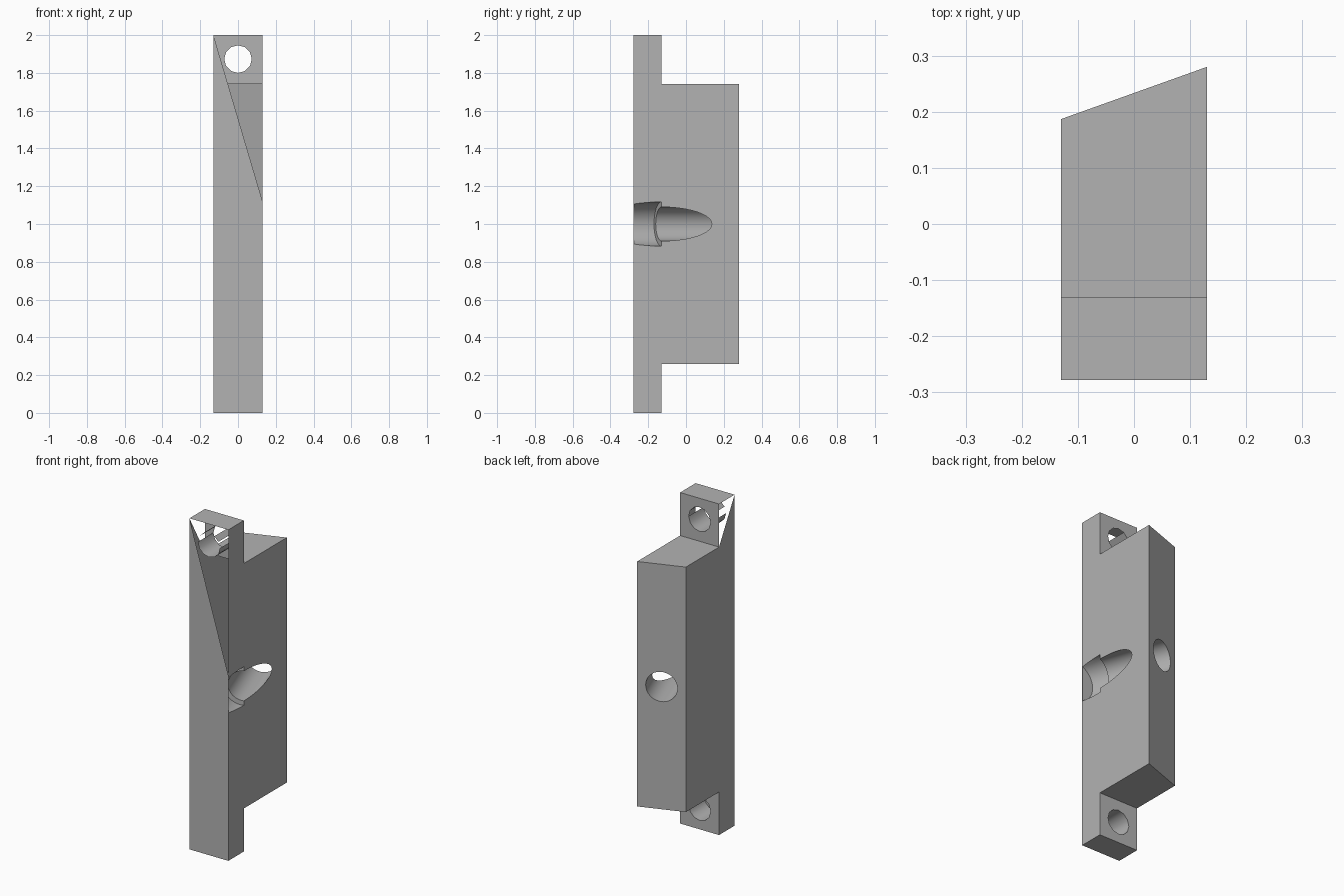
import bpy, bmesh
from mathutils import Vector

cube = bpy.data.objects.get("Cube")
if cube:
    bpy.data.objects.remove(cube, do_unlink=True)

HALF, FRONT, STEP = 0.13, -0.278, -0.13
LOW, HIGH, TOP = 0.26, 1.74, 2.0
BACK_L, BACK_R = 0.28, 0.187

grey = bpy.data.materials.new("plain grey")
grey.use_nodes = True
colour = (0.45, 0.45, 0.45, 1)
grey.diffuse_color = colour
grey.node_tree.nodes["Principled BSDF"].inputs["Base Color"].default_value = colour


def add_object(name, bm):
    bmesh.ops.recalc_face_normals(bm, faces=bm.faces[:])
    mesh = bpy.data.meshes.new(name)
    bm.to_mesh(mesh)
    bm.free()
    mesh.materials.append(grey)
    obj = bpy.data.objects.new(name, mesh)
    bpy.context.collection.objects.link(obj)
    return obj


def cylinder(name, start, end, radius, sides, clip=None):
    """Closed cylinder between two points, optionally trimmed at a front plane."""
    bm = bmesh.new()
    axis = end - start
    bmesh.ops.create_cone(bm, cap_ends=True, segments=sides, radius1=radius,
                          radius2=radius, depth=axis.length)
    matrix = axis.to_track_quat('Z', 'Y').to_matrix().to_4x4()
    matrix.translation = (start + end) / 2
    bmesh.ops.transform(bm, matrix=matrix, verts=bm.verts[:])
    if clip is not None:
        bmesh.ops.bisect_plane(bm, geom=bm.verts[:] + bm.edges[:] + bm.faces[:],
                               plane_co=(0, clip, 0), plane_no=(0, -1, 0), clear_outer=True)
        bmesh.ops.holes_fill(bm, edges=[e for e in bm.edges if e.is_boundary])
    obj = add_object(name, bm)
    obj.hide_render = True
    return obj


# Stepped body with a slanted back
bm = bmesh.new()
rings = []
for x, back in ((-HALF, BACK_R), (HALF, BACK_L)):
    profile = [(FRONT, 0), (STEP, 0), (STEP, LOW), (back, LOW),
               (back, HIGH), (STEP, HIGH), (STEP, TOP), (FRONT, TOP)]
    rings.append([bm.verts.new((x, y, z)) for y, z in profile])
for ring in rings:
    bm.faces.new(ring)
for i in range(len(rings[0])):
    j = (i + 1) % len(rings[0])
    bm.faces.new((rings[0][i], rings[0][j], rings[1][j], rings[1][i]))
body = add_object("mounting_block", bm)

# Holes: screw holes in both tabs, slanted bore with a wider mouth
slant = Vector((BACK_L - BACK_R, -2 * HALF, 0)).normalized()
shoulder = Vector((HALF, STEP, 1.0))
skin = FRONT + 0.002
cutters = [
    cylinder("upper_screw_cutter", Vector((0, FRONT - 0.1, 1.873)),
             Vector((0, STEP + 0.1, 1.873)), 0.073, 12),
    cylinder("lower_screw_cutter", Vector((0, skin, 0.127)),
             Vector((0, STEP + 0.1, 0.127)), 0.073, 12),
    cylinder("bore_cutter", shoulder - slant * 0.6, shoulder + slant * 0.02, 0.09, 40),
    cylinder("mouth_cutter", shoulder, shoulder + slant * 0.4, 0.117, 40, skin),
]
for cutter in cutters:
    mod = body.modifiers.new(cutter.name, 'BOOLEAN')
    mod.operation, mod.solver, mod.object = 'DIFFERENCE', 'EXACT', cutter
bpy.context.view_layer.update()
evaluated = body.evaluated_get(bpy.context.evaluated_depsgraph_get())
result = bpy.data.meshes.new_from_object(evaluated)
body.modifiers.clear()
body.data = result
for cutter in cutters:
    bpy.data.objects.remove(cutter, do_unlink=True)

# Open the shell: cut away corner triangles and the upper half of the top hole
bm = bmesh.new()
bm.from_mesh(result)


def split(test, co, no):
    faces = [f for f in bm.faces if test(f)]
    geom = set(faces)
    for f in faces:
        geom.update(f.edges)
        geom.update(f.verts)
    bmesh.ops.bisect_plane(bm, geom=list(geom), plane_co=co, plane_no=no)


def remove(test, co, no):
    doomed = [f for f in bm.faces if test(f)
              and (f.calc_center_median() - Vector(co)).dot(Vector(no)) > 1e-4]
    bmesh.ops.delete(bm, geom=doomed, context='FACES')


def on_front(f):
    return all(abs(v.co.y - FRONT) < 1e-4 for v in f.verts)


def on_side(f):
    return all(abs(v.co.x + HALF) < 1e-4 for v in f.verts)


def on_tab_side(f):
    return on_side(f) and min(v.co.z for v in f.verts) > HIGH - 1e-3


def in_top_hole(f):
    return all(abs(Vector((v.co.x, v.co.z - 1.873)).length - 0.073) < 2e-3
               for v in f.verts) and abs(f.normal.y) < 0.1


front_cut = ((-HALF, FRONT, TOP), (0.88, 0, 2 * HALF))
split(on_front, *front_cut)
remove(on_front, *front_cut)
split(on_side, (0, 0, HIGH), (0, 0, 1))
side_cut = ((-HALF, FRONT, TOP), (0, TOP - HIGH, STEP - FRONT))
split(on_tab_side, *side_cut)
remove(on_tab_side, *side_cut)
remove(in_top_hole, (0, 0, 1.873), (0, 0, 1))
bm.to_mesh(result)
bm.free()

# Smooth the round walls, keep the block edges crisp
bpy.ops.object.select_all(action='DESELECT')
body.select_set(True)
bpy.context.view_layer.objects.active = body
bpy.ops.object.shade_smooth_by_angle(angle=0.55)
